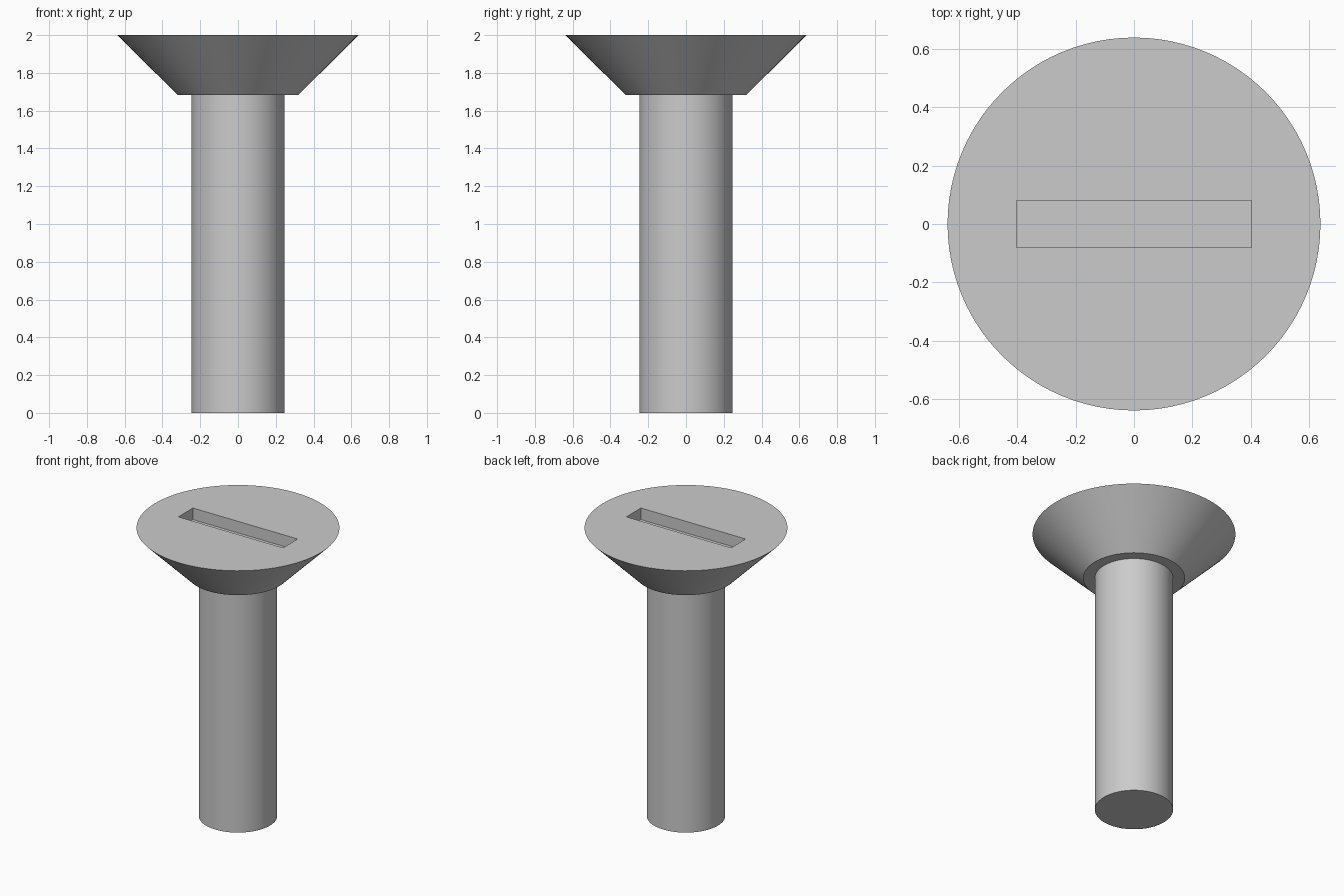
import bpy
import bmesh
import math
from mathutils import Matrix, Vector

cube = bpy.data.objects.get("Cube")
if cube:
    bpy.data.objects.remove(cube, do_unlink=True)

SHAFT_R, NECK_R, HEAD_R = 0.246, 0.319, 0.638
NECK_Z, TOP_Z = 1.682, 2.0
SLOT_LENGTH, SLOT_WIDTH, SLOT_DEPTH = 0.804, 0.16, 0.08
SEGMENTS = 96

# Steel finish
steel = bpy.data.materials.new("grey steel")
steel.use_nodes = True
colour = (0.6, 0.6, 0.6, 1)
steel.diffuse_color = colour
steel.node_tree.nodes["Principled BSDF"].inputs["Base Color"].default_value = colour


def add_object(name, bm):
    bmesh.ops.recalc_face_normals(bm, faces=bm.faces)
    mesh = bpy.data.meshes.new(name)
    bm.to_mesh(mesh)
    bm.free()
    mesh.materials.append(steel)
    obj = bpy.data.objects.new(name, mesh)
    bpy.context.collection.objects.link(obj)
    return obj


# Screw body: shaft, flat shoulder and countersunk head in one turned profile
bm = bmesh.new()
profile = [(SHAFT_R, 0), (SHAFT_R, NECK_Z), (NECK_R, NECK_Z), (HEAD_R, TOP_Z)]
rings = []
for radius, z in profile:
    angles = [math.tau * i / SEGMENTS for i in range(SEGMENTS)]
    rings.append([bm.verts.new((radius * math.cos(a), radius * math.sin(a), z))
                  for a in angles])
for low, high in zip(rings, rings[1:]):
    for i in range(SEGMENTS):
        j = (i + 1) % SEGMENTS
        bm.faces.new((low[i], low[j], high[j], high[i]))
bm.faces.new(rings[0])
bm.faces.new(rings[-1])
screw = add_object("screw_body", bm)

# Driver slot cut into the top of the head
bm = bmesh.new()
size = Vector((SLOT_LENGTH, SLOT_WIDTH, SLOT_DEPTH * 2))
bmesh.ops.create_cube(bm, size=1, matrix=Matrix.Translation((0, 0, TOP_Z))
                      @ Matrix.Diagonal(size).to_4x4())
cutter = add_object("slot_cutter", bm)
cutter.hide_render = True

cut = screw.modifiers.new("driver_slot", 'BOOLEAN')
cut.operation = 'DIFFERENCE'
cut.solver = 'EXACT'
cut.object = cutter
bpy.context.view_layer.objects.active = screw
screw.select_set(True)
bpy.ops.object.modifier_apply(modifier=cut.name)
bpy.data.objects.remove(cutter, do_unlink=True)

# Smooth round sides with crisp rims
bpy.ops.object.shade_smooth_by_angle(angle=math.radians(30))
